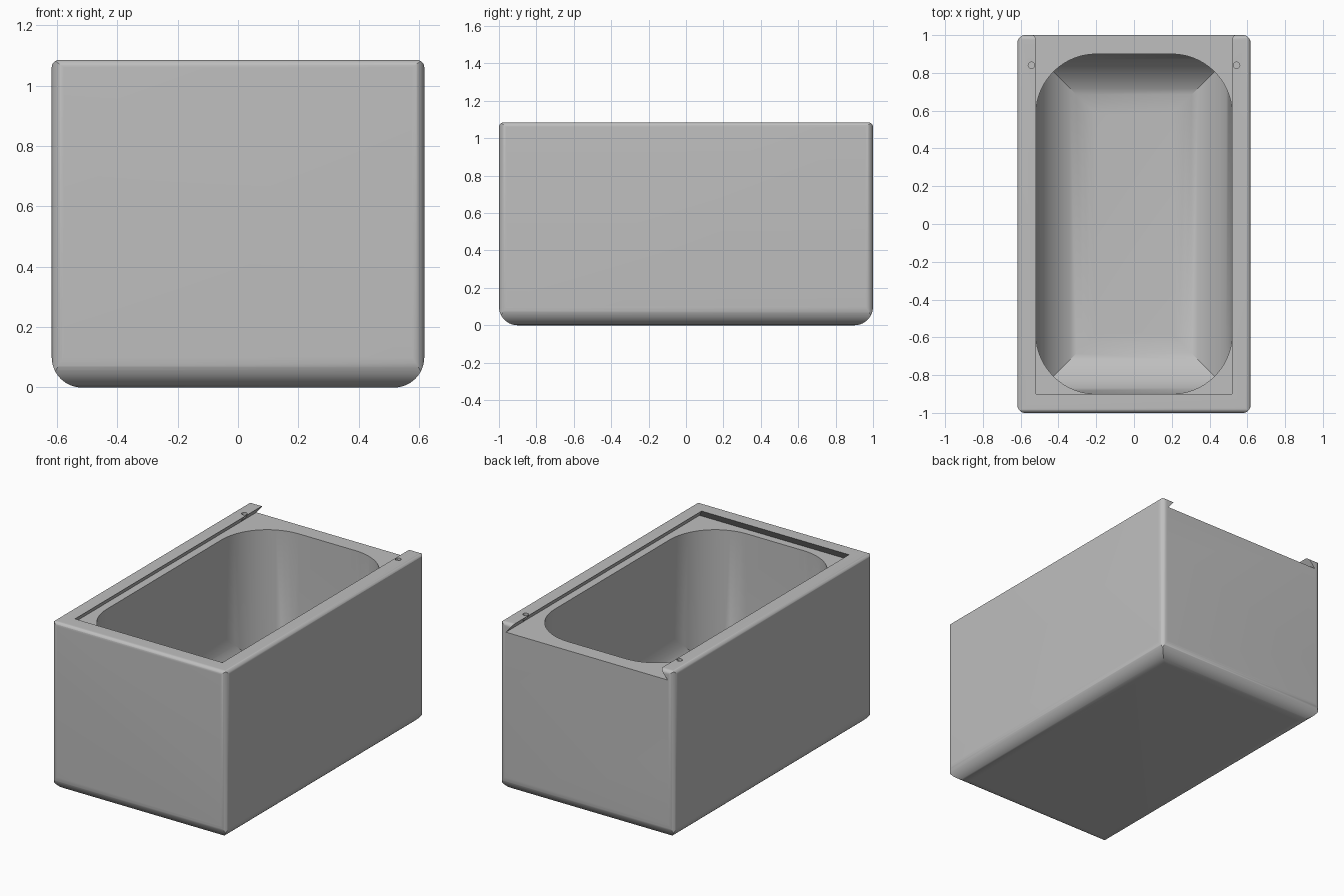
import bpy, bmesh
from math import cos, sin, pi

default = bpy.data.objects.get("Cube")
if default:
    bpy.data.objects.remove(default, do_unlink=True)

W, L, H = 0.617, 1.0, 1.085      # half width, half length, height
FLOOR = 1.025                    # lid groove floor
BASE = 0.1                       # cavity floor

grey = bpy.data.materials.new("light grey")
grey.use_nodes = True
colour = (0.52, 0.52, 0.52, 1)
grey.diffuse_color = colour
grey.node_tree.nodes["Principled BSDF"].inputs["Base Color"].default_value = colour


def rounded(a0, a1, b0, b1, low, high, steps=14):
    """Rectangle outline with radius low at the b0 corners and high at b1."""
    points = []
    corners = ((a1, b1, -1, -1, high), (a0, b1, 1, -1, high),
               (a0, b0, 1, 1, low), (a1, b0, -1, 1, low))
    for k, (a, b, sa, sb, r) in enumerate(corners):
        if r == 0:
            points.append((a, b))
            continue
        for i in range(steps + 1):
            t = (k + i / steps) * pi / 2
            points.append((a + sa * r + r * cos(t), b + sb * r + r * sin(t)))
    return points


def make(name, bottom, top):
    """Closed solid between two matching outlines."""
    bm = bmesh.new()
    lower = [bm.verts.new(p) for p in bottom]
    upper = [bm.verts.new(p) for p in top]
    n = len(lower)
    bm.faces.new(lower[::-1])
    bm.faces.new(upper)
    for i in range(n):
        j = (i + 1) % n
        bm.faces.new((lower[i], lower[j], upper[j], upper[i]))
    bmesh.ops.recalc_face_normals(bm, faces=bm.faces)
    mesh = bpy.data.meshes.new(name)
    bm.to_mesh(mesh)
    bm.free()
    mesh.materials.append(grey)
    obj = bpy.data.objects.new(name, mesh)
    bpy.context.collection.objects.link(obj)
    return obj


def prism(name, axis, outline, start, end):
    """Extrude an outline along the x, y or z axis."""
    place = {"x": lambda a, b, d: (d, a, b),
             "y": lambda a, b, d: (a, d, b),
             "z": lambda a, b, d: (a, b, d)}[axis]
    return make(name, [place(a, b, start) for a, b in outline],
                [place(a, b, end) for a, b in outline])


def combine(target, tool, operation):
    """Apply a boolean and discard the tool."""
    tool.hide_render = True
    mod = target.modifiers.new("cut", "BOOLEAN")
    mod.operation, mod.object, mod.solver = operation, tool, "EXACT"
    bpy.context.view_layer.objects.active = target
    bpy.ops.object.modifier_apply(modifier=mod.name)
    bpy.data.objects.remove(tool, do_unlink=True)


def three_way(name, plan, front, side):
    """Solid whose plan, front and side outlines are all rounded."""
    solid = prism(name, "z", plan, -0.5, 1.5)
    combine(solid, prism("front_outline", "y", front, -1.5, 1.5), "INTERSECT")
    combine(solid, prism("side_outline", "x", side, -1.5, 1.5), "INTERSECT")
    return solid


# Outer body: soft bottom edges, tight top and corner edges
box = three_way("box_body",
                rounded(-W, W, -L, L, 0.04, 0.04),
                rounded(-W, W, 0, H, 0.1, 0.025),
                rounded(-L, L, 0, H, 0.1, 0.025))

# Cavity: rounded corners and wide mitred floor fillets
cx, cy, r = 0.52, 0.9, 0.32
cavity = three_way("cavity",
                   rounded(-cx, cx, -cy, cy, r, r),
                   rounded(-cx, cx, BASE, 1.3, r, 0),
                   rounded(-cy, cy, BASE, 1.3, r, 0))
combine(box, cavity, "DIFFERENCE")

# Undercut groove for a sliding lid, open at the back
slope = 0.05 / (H - FLOOR)


def groove_outline(z):
    inset = (z - FLOOR) * slope
    x, y = 0.57 - inset, -0.95 + inset
    return [(-x, y, z), (x, y, z), (x, 1.2, z), (-x, 1.2, z)]


combine(box, make("lid_groove", groove_outline(FLOOR), groove_outline(H + 0.03)),
        "DIFFERENCE")

# Small catch holes through the rails
for side in (-1, 1):
    ring = [(side * 0.543 + 0.017 * cos(i * pi / 12), 0.84 + 0.017 * sin(i * pi / 12))
            for i in range(24)]
    combine(box, prism("catch_hole", "z", ring, FLOOR, H + 0.1), "DIFFERENCE")

# Smooth shading with crisp edges
bpy.ops.object.select_all(action="DESELECT")
box.select_set(True)
bpy.context.view_layer.objects.active = box
bpy.ops.object.shade_smooth_by_angle(angle=pi / 6)
